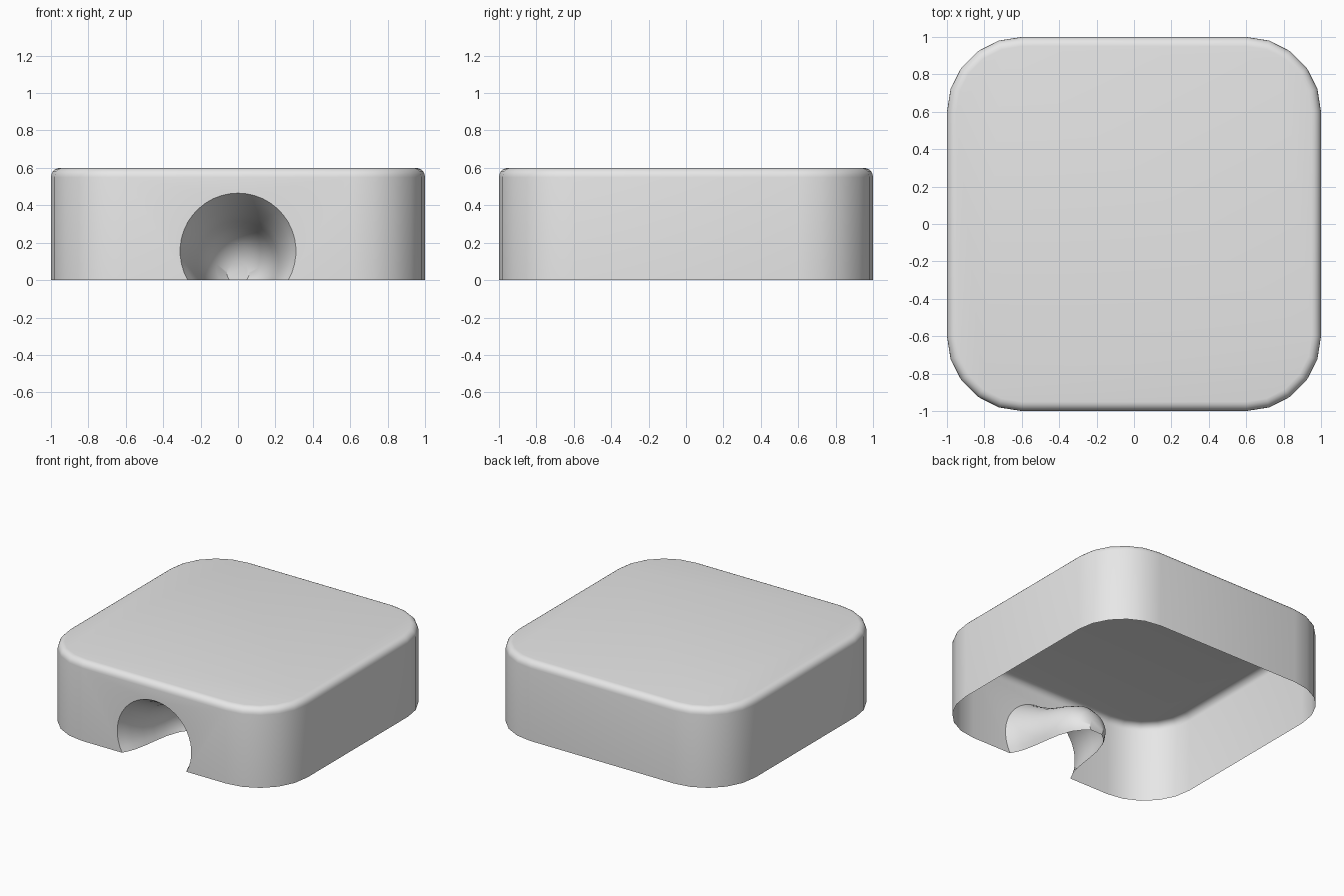
import bpy, bmesh
from math import sin, cos, asin, pi, radians

if "Cube" in bpy.data.objects:
    bpy.data.objects.remove(bpy.data.objects["Cube"], do_unlink=True)

HALF, CORNER, HEIGHT, BEVEL = 1.0, 0.4, 0.6, 0.05

grey = bpy.data.materials.new("plain_grey")
grey.use_nodes = True
colour = (0.8, 0.8, 0.8, 1)
grey.diffuse_color = colour
grey.node_tree.nodes["Principled BSDF"].inputs["Base Color"].default_value = colour


def outline(bm, inset, z, steps=5):
    """Ring of vertices around a rounded square, counterclockwise from +x."""
    flat, r = HALF - CORNER, CORNER - inset
    ring = []
    for q, (sx, sy) in enumerate([(1, 1), (-1, 1), (-1, -1), (1, -1)]):
        for i in range(steps + 1):
            a = (q + i / steps) * pi / 2
            ring.append(bm.verts.new((sx * flat + r * cos(a), sy * flat + r * sin(a), z)))
    return ring


def arch(bm, depth, r, c, n=28):
    """Circular arch standing on the ground, at a depth behind the front wall."""
    start = -asin(min(1, c / r))
    return [bm.verts.new((r * cos(a), depth - HALF, max(0, c + r * sin(a))))
            for a in (start + (pi - 2 * start) * i / n for i in range(n + 1))]


def finish(bm, name):
    bmesh.ops.recalc_face_normals(bm, faces=bm.faces)
    mesh = bpy.data.meshes.new(name)
    bm.to_mesh(mesh)
    bm.free()
    mesh.materials.append(grey)
    ob = bpy.data.objects.new(name, mesh)
    bpy.context.collection.objects.link(ob)
    bpy.ops.object.select_all(action='DESELECT')
    ob.select_set(True)
    bpy.context.view_layer.objects.active = ob
    bpy.ops.object.shade_smooth_by_angle(angle=radians(35))


bm = bmesh.new()

# Open-bottomed shell with a rounded top edge
rings = [outline(bm, 0, 0)]
for i in range(6):
    a = i / 5 * pi / 2
    rings.append(outline(bm, BEVEL * (1 - cos(a)), HEIGHT - BEVEL + BEVEL * sin(a)))
count = len(rings[0])
front = count * 3 // 4 - 1          # straight span facing -y
for k, (low, high) in enumerate(zip(rings, rings[1:])):
    for i in range(count):
        j = (i + 1) % count
        if k or i != front:
            bm.faces.new((low[i], low[j], high[j], high[i]))
bm.faces.new(rings[-1])

# Tapering burrow: depth, radius, centre height of each section
sections = [(0, .31, .155), (.05, .285, .147), (.1, .265, .14), (.2, .235, .115),
            (.3, .215, .1), (.4, .195, .09), (.5, .16, .08),
            (.56, .115, .065), (.6, .06, .04)]
arches = [arch(bm, *s) for s in sections]
for near, far in zip(arches, arches[1:]):
    for i in range(len(near) - 1):
        bm.faces.new((near[i], near[i + 1], far[i + 1], far[i]))
bm.faces.new(arches[-1])

# Front wall around the doorway
low, high = rings[0], rings[1]
bm.faces.new([low[front]] + arches[0][::-1] +
             [low[front + 1], high[front + 1], high[front]])

finish(bm, "hollow_shelter")
